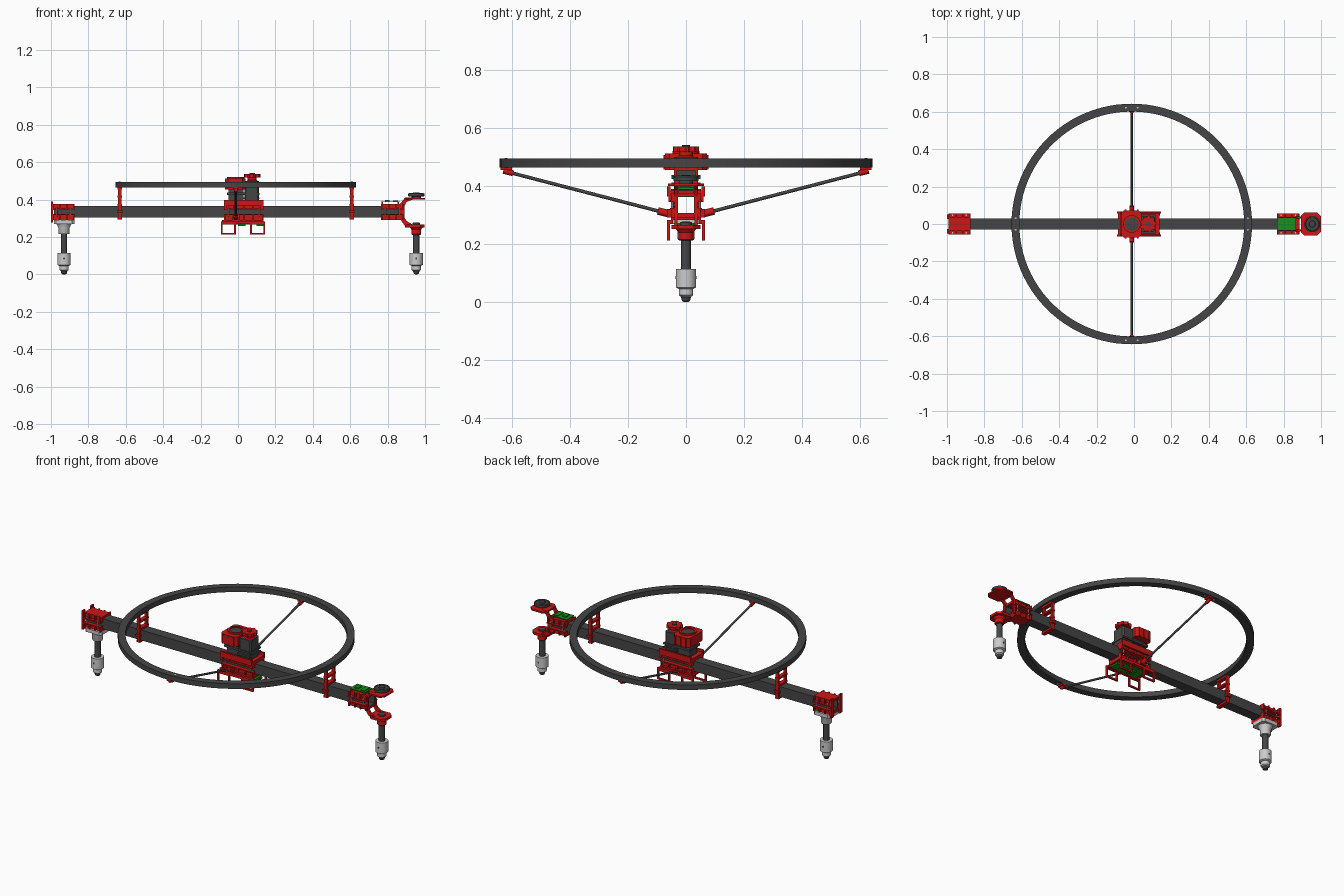
import bpy, bmesh, math
from mathutils import Vector

if "Cube" in bpy.data.objects:
    bpy.data.objects.remove(bpy.data.objects["Cube"])


def mat(name, col):
    m = bpy.data.materials.new(name)
    m.diffuse_color = (*col, 1)
    m.use_nodes = True
    m.node_tree.nodes["Principled BSDF"].inputs["Base Color"].default_value = m.diffuse_color
    return m


RED = mat("red_plastic", (0.6, 0.008, 0.008))
DARK = mat("dark_carbon", (0.06, 0.06, 0.06))
GREEN = mat("green_board", (0.01, 0.28, 0.01))


def finish(name, bm, m, smooth=False):
    bmesh.ops.recalc_face_normals(bm, faces=bm.faces)
    me = bpy.data.meshes.new(name)
    bm.to_mesh(me)
    bm.free()
    ob = bpy.data.objects.new(name, me)
    bpy.context.collection.objects.link(ob)
    if m:
        me.materials.append(m)
    if smooth:
        bpy.ops.object.select_all(action='DESELECT')
        ob.select_set(True)
        bpy.context.view_layer.objects.active = ob
        bpy.ops.object.shade_smooth_by_angle(angle=math.radians(35))
    return ob


def boxes(name, m, *ranges):
    """One object from boxes given as (x0, x1, y0, y1, z0, z1)."""
    bm = bmesh.new()
    for x0, x1, y0, y1, z0, z1 in ranges:
        vs = bmesh.ops.create_cube(bm, size=1)['verts']
        for v in vs:
            v.co = ((x0 + x1) / 2 + v.co.x * (x1 - x0), (y0 + y1) / 2 + v.co.y * (y1 - y0),
                    (z0 + z1) / 2 + v.co.z * (z1 - z0))
    return finish(name, bm, m)


def both(x0, x1, y0, y1, z0, z1):
    return [(x0, x1, y0, y1, z0, z1), (x0, x1, -y1, -y0, z0, z1)]


def lathe(name, m, x, y, prof, n=32, closed=False):
    """Revolve (radius, z) points round a vertical axis."""
    bm = bmesh.new()
    rings = [[bm.verts.new((x + r * math.cos(2 * math.pi * i / n), y + r * math.sin(2 * math.pi * i / n), z))
              for i in range(n)] for r, z in prof]
    pairs = list(zip(rings, rings[1:]))
    if closed:
        pairs.append((rings[-1], rings[0]))
    else:
        bm.faces.new(rings[0])
        bm.faces.new(rings[-1])
    for a, b in pairs:
        for i in range(n):
            j = (i + 1) % n
            bm.faces.new((a[i], a[j], b[j], b[i]))
    return finish(name, bm, m, True)


def prism(name, m, pts, lo, hi, axis='y'):
    """Extrude an outline: xz points along y, or xy points along z."""
    bm = bmesh.new()
    put = (lambda p, t: (p[0], t, p[1])) if axis == 'y' else (lambda p, t: (p[0], p[1], t))
    a = [bm.verts.new(put(p, lo)) for p in pts]
    b = [bm.verts.new(put(p, hi)) for p in pts]
    bm.faces.new(a)
    bm.faces.new(b)
    for i in range(len(pts)):
        j = (i + 1) % len(pts)
        bm.faces.new((a[i], a[j], b[j], b[i]))
    return finish(name, bm, m)


def rod(name, m, p, q, r, n=16):
    p, q = Vector(p), Vector(q)
    bm = bmesh.new()
    bmesh.ops.create_cone(bm, cap_ends=True, segments=n, radius1=r, radius2=r, depth=(q - p).length)
    rot = (q - p).to_track_quat('Z', 'Y')
    for v in bm.verts:
        v.co = rot @ v.co + (p + q) / 2
    return finish(name, bm, m, True)


def chamfered(x0, x1, w, c):
    return [(x0 + c, -w), (x1 - c, -w), (x1, -w + c), (x1, w - c),
            (x1 - c, w), (x0 + c, w), (x0, w - c), (x0, -w + c)]


def clamp(name, x0, x1, ribs):
    """Upper and lower half shells with flanges, bolts and ribs round the beam."""
    for part, plate, side, flange in (("upper", (.365, .377), (.347, .377), (.345, .352)),
                                      ("lower", (.291, .305), (.291, .322), (.317, .324))):
        parts = [(x0, x1, -.038, .038, *plate)]
        parts += both(x0, x1, .03, .038, *side)
        parts += both(x0, x1, .038, .055, *flange)
        for i in range(ribs):
            x = x0 + (x1 - x0 - .008) * i / (ribs - 1)
            parts += both(x, x + .008, .036, .05, *side)
        boxes(f"{name}_{part}", RED, *parts)
    for x in (x0 + .022, x1 - .022):
        for s in (-1, 1):
            rod(f"{name}_bolt", None, (x, s * .047, .31), (x, s * .047, .36), .004, 8)


CX = -0.012  # ring centre

# Hollow square main beam
W, T = .03, .003
boxes("main_beam", DARK, *both(-.985, .885, W - T, W, .305, .366),
      (-.985, .885, -W, W, .305, .308), (-.985, .885, -W, W, .363, .366))

# Guard ring with its bolt heads
lathe("guard_ring", DARK, CX, 0, [(.601, .465), (.643, .465), (.643, .495), (.601, .495)], 96, True)
for k in range(4):
    for d in (-.05, .05):
        a = k * math.pi / 2 + d
        x, y = CX + .622 * math.cos(a), .622 * math.sin(a)
        rod("ring_bolt", None, (x, y, .462), (x, y, .497), .005, 10)

# Ladder posts that carry the ring
for s in (-1, 1):
    x = CX + s * .62
    parts = both(x - .009, x + .009, .031, .041, .295, .462)
    for z in (.294, .366, .41, .454):
        parts.append((x - .012, x + .012, -.042, .042, z, z + .011))
    parts += both(x - .015, x + .015, .031, .05, .33, .342)
    boxes("ring_post", RED, *parts)

# Side struts with end sockets
for s in (-1, 1):
    a, b = Vector((CX, s * .06, .305)), Vector((CX, s * .63, .453))
    rod("side_strut", DARK, a, b, .006)
    rod("strut_inner_socket", RED, a, a.lerp(b, .065), .013)
    rod("strut_outer_socket", RED, a.lerp(b, .94), b, .01)
    boxes("strut_ring_pad", RED, (CX - .015, CX + .015, *sorted((s * .6, s * .64)), .456, .466))

# Legs: tube, sleeve and foot
for x in (-.93, .953):
    lathe("leg_tube", DARK, x, 0, [(.017, .1), (.017, .23)])
    lathe("leg_sleeve", None, x, 0, [(.024, .045), (.035, .051), (.035, .115), (.018, .115)])
    lathe("leg_foot", None, x, 0, [(.017, .018), (.025, .024), (.025, .05)])
    lathe("leg_tip", DARK, x, 0, [(.006, 0), (.014, .004), (.018, .02)])
    rod("sleeve_screw", DARK, (x, -.0365, .085), (x, .0365, .085), .005, 12)

# Left end clamp and leg mount
clamp("left_clamp", -.992, -.875, 4)
boxes("left_end_lugs", RED, *both(-1, -.99, .028, .052, .278, .39))
prism("left_leg_plate", None, chamfered(-.985, -.875, .05, .012), .27, .291, 'z')
lathe("left_leg_collar", None, -.93, 0, [(.027, .215), (.03, .22), (.03, .25), (.042, .272)])

# Right end clamp with circuit board
clamp("right_clamp", .765, .885, 4)
boxes("right_board", GREEN, (.765, .865, -.035, .035, .386, .391))
boxes("right_board_chips", GREEN, (.785, .81, -.02, .015, .391, .398), (.83, .855, -.028, .028, .391, .396))
boxes("right_board_standoffs", RED, *both(.768, .776, .025, .033, .375, .387),
      *both(.854, .862, .025, .033, .375, .387))

# Right steering bracket: cheeks, upper and lower plates
for s in (-1, 1):
    y = sorted((s * .03, s * .039))
    prism("bracket_cheek", RED, [(.865, .3), (.89, .262), (.94, .262), (.902, .285), (.889, .305), (.889, .365),
                                 (.902, .388), (.935, .4), (.935, .41), (.893, .41), (.865, .375)], *y)
prism("upper_bracket_plate", RED, chamfered(.892, 1.0, .062, .02), .4, .409, 'z')
prism("lower_bracket_plate", RED, chamfered(.892, .998, .05, .022), .252, .266, 'z')
lathe("right_leg_collar", RED, .953, 0, [(.023, .212), (.026, .216), (.026, .24), (.036, .254)])
lathe("right_pivot", DARK, .953, 0, [(.02, .262), (.02, .275), (.012, .278)])
lathe("right_motor", DARK, .953, 0, [(.025, .408), (.025, .417), (.043, .418), (.043, .432), (.036, .436),
                                    (.034, .431), (.018, .431), (.016, .438), (.006, .438)])

# Centre clamp and its trays
clamp("centre_clamp", -.075, .135, 5)
boxes("centre_upper_tray", RED, (-.075, .135, -.055, .055, .377, .385), *both(-.075, .135, .054, .065, .365, .399),
      *both(-.075, -.06, .038, .06, .345, .385), *both(.12, .135, .038, .06, .345, .385))
boxes("centre_lower_tray", RED, (-.085, .135, -.052, .052, .284, .292), *both(-.085, .14, .045, .066, .27, .284),
      *both(CX - .02, CX + .02, .03, .066, .292, .322))
boxes("centre_board", GREEN, (-.05, .135, -.042, .042, .268, .273))
boxes("centre_board_chips", GREEN, (0, .04, -.02, .02, .26, .268), (.1, .142, -.03, .03, .258, .268))
boxes("board_standoffs", RED, *both(-.045, -.037, .032, .04, .272, .286), *both(.122, .13, .032, .04, .272, .286))

# Four hanging skid loops
for x0, x1 in ((-.092, -.012), (.065, .145)):
    for s in (-1, 1):
        y = sorted((s * .056, s * .066))
        boxes("skid_loop", RED, (x0, x0 + .009, *y, .213, .284), (x1 - .009, x1, *y, .213, .284),
              (x0, x1, *y, .213, .222), (x0, x1, *y, .266, .275))

# Dark motor bodies
prism("drive_motor", DARK, chamfered(.034, .112, .042, .008), .385, .5, 'z')
boxes("drive_motor_bands", DARK, (.03, .116, -.05, .05, .402, .412), (.03, .116, -.05, .05, .424, .434))
boxes("sensor_pedestal", DARK, (-.05, .03, -.035, .035, .385, .455), (-.058, .034, -.05, .05, .425, .438))

# Red sensor housing with round opening
prism("sensor_housing", RED, chamfered(-.07, .04, .073, .016), .455, .512, 'z')
lathe("sensor_rim", RED, CX, 0, [(.036, .51), (.047, .51), (.047, .521), (.036, .521)], 32, True)
lathe("sensor_lens", DARK, CX, 0, [(.036, .508), (.036, .515), (.018, .517)])
boxes("housing_side_ribs", RED, *[r for x in (-.045, -.012, .02) for r in both(x - .005, x + .005, .07, .077, .458, .508)])

# Toothed drive wheel
lathe("drive_wheel_hub", RED, .076, 0, [(.03, .5), (.024, .505), (.024, .52)])
N = 36
prism("drive_wheel", RED, [(.076 + r * math.cos(2 * math.pi * i / N), r * math.sin(2 * math.pi * i / N))
                           for i in range(N) for r in ((.045 if i % 4 < 2 else .038),)], .517, .536, 'z')
lathe("drive_wheel_cap", DARK, .076, 0, [(.014, .534), (.014, .541), (.01, .542)])
